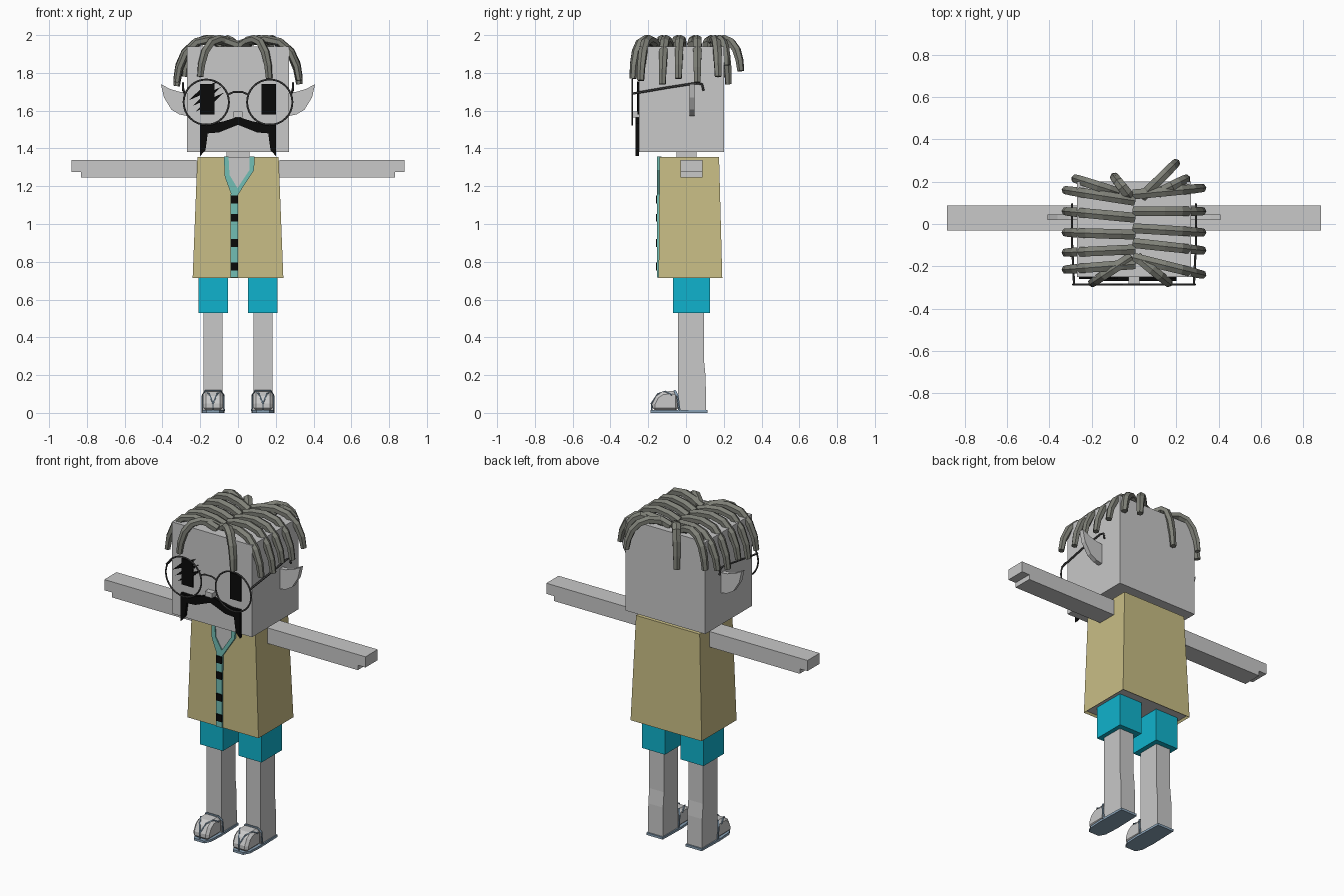
import bpy, bmesh, math
from mathutils import Vector

old = bpy.data.objects.get("Cube")
if old:
    bpy.data.objects.remove(old, do_unlink=True)


def material(name, r, g, b):
    m = bpy.data.materials.new(name)
    m.use_nodes = True
    m.diffuse_color = (r, g, b, 1)
    m.node_tree.nodes["Principled BSDF"].inputs["Base Color"].default_value = (r, g, b, 1)
    return m


SKIN = material("pale grey skin", .58, .58, .58)
BLACK = material("black", .003, .003, .003)
TAN = material("tan shirt", .58, .51, .235)
CYAN = material("cyan shorts", .005, .45, .61)
TRIM = material("soft teal trim", .17, .52, .46)
HAIR = material("ash hair", .21, .215, .185)
SLATE = material("slate blue sandal", .25, .36, .47)
WIRE = material("dark wire", .08, .08, .08)


def finish(name, bm, *mats):
    bmesh.ops.recalc_face_normals(bm, faces=bm.faces)
    me = bpy.data.meshes.new(name)
    bm.to_mesh(me)
    bm.free()
    for m in mats:
        me.materials.append(m)
    ob = bpy.data.objects.new(name, me)
    bpy.context.scene.collection.objects.link(ob)
    return ob


def prism(name, pts, axis, lo, hi, mat):
    """Extrude a flat outline along one axis."""
    place = {"x": lambda u, v, w: (w, u, v),
             "y": lambda u, v, w: (u, w, v),
             "z": lambda u, v, w: (u, v, w)}[axis]
    bm = bmesh.new()
    a = [bm.verts.new(place(u, v, lo)) for u, v in pts]
    b = [bm.verts.new(place(u, v, hi)) for u, v in pts]
    bm.faces.new(a)
    bm.faces.new(b)
    for i in range(len(a)):
        j = (i + 1) % len(a)
        bm.faces.new((a[i], a[j], b[j], b[i]))
    return finish(name, bm, mat)


def box(name, x, y, z, mat):
    return prism(name, [(x[0], y[0]), (x[1], y[0]), (x[1], y[1]), (x[0], y[1])], "z", *z, mat)


def sweep(name, path, wide, thick, mat, side=None, taper=1.0, sides=6):
    """Run an oval section along a path, narrowing towards its end."""
    path = [Vector(p) for p in path]
    bm = bmesh.new()
    rings = []
    last = len(path) - 1
    for i, p in enumerate(path):
        t = (path[min(i + 1, last)] - path[max(i - 1, 0)]).normalized()
        s = Vector(side) if side else t.orthogonal()
        s = (s - t * s.dot(t)).normalized()
        n = t.cross(s)
        k = 1 + (taper - 1) * (i / last) ** 3
        rings.append([bm.verts.new(p + k * (s * wide * math.cos(a) + n * thick * math.sin(a)))
                      for a in (math.tau * (j + .5) / sides for j in range(sides))])
    for r, q in zip(rings, rings[1:]):
        for j in range(sides):
            k = (j + 1) % sides
            bm.faces.new((r[j], r[k], q[k], q[j]))
    bm.faces.new(rings[0])
    bm.faces.new(rings[-1])
    return finish(name, bm, mat)


# Head, neck and nose
box("head", (-.27, .27), (-.25, .2), (1.38, 1.94), SKIN)
box("neck", (-.06, .06), (-.05, .055), (1.34, 1.39), SKIN)
box("nose", (-.025, .025), (-.285, -.25), (1.565, 1.595), SKIN)

# Shirt: tapered block with a recessed underside showing the body
bm = bmesh.new()
bmesh.ops.create_cube(bm, size=1)
for v in bm.verts:
    top = v.co.z > 0
    v.co.x = math.copysign(.215 if top else .24, v.co.x)
    v.co.y = (.175 if top else .192) if v.co.y > 0 else (-.14 if top else -.145)
    v.co.z = 1.355 if top else .715
under = min(bm.faces, key=lambda f: f.calc_center_median().z)
bmesh.ops.inset_region(bm, faces=[under], thickness=.012)
bmesh.ops.translate(bm, verts=under.verts, vec=(0, 0, .012))
under.material_index = 1
finish("shirt", bm, TAN, SKIN)

# Neck opening, collar, button strip and buttons
prism("chest_opening", [(-.055, 1.355), (.065, 1.355), (.065, 1.28), (0, 1.17), (-.05, 1.26)],
      "y", -.147, -.139, SKIN)
prism("collar_right", [(-.075, 1.357), (-.05, 1.357), (-.045, 1.26), (0, 1.185), (0, 1.155),
                       (-.035, 1.155), (-.07, 1.25)], "y", -.153, -.13, TRIM)
prism("collar_left", [(.06, 1.357), (.088, 1.357), (.085, 1.285), (0, 1.155), (-.02, 1.165),
                      (.06, 1.285)], "y", -.154, -.13, TRIM)
box("button_strip", (-.04, 0), (-.153, -.135), (.716, 1.16), TRIM)
for z in (1.13, 1.033, .9, .775):
    box("button", (-.037, 0), (-.16, -.15), (z - .021, z + .021), BLACK)

# Limbs, ears and glasses, one of each per side
foot_profile = [(-.04, .012), (-.04, .108), (-.075, .116), (-.125, .112), (-.158, .09),
                (-.178, .05), (-.178, .012)]
leg_profile = [(-.042, .54), (-.042, .012), (.106, .012), (.104, .19), (.095, .28), (.095, .54)]
for s, label in ((1, "left"), (-1, "right")):
    prism("arm_" + label, [(s * x, z) for x, z in ((.22, 1.34), (.882, 1.34), (.882, 1.275),
          (.83, 1.275), (.83, 1.245), (.22, 1.245))], "y", -.03, .088, SKIN)
    box("shorts_leg_" + label, sorted((s * .053, s * .208)), (-.07, .128), (.53, .728), CYAN)
    c = s * .132
    prism("leg_" + label, leg_profile, "x", c - .05, c + .05, SKIN)
    foot = prism("foot_" + label, foot_profile, "x", c - .053, c + .053, SKIN)
    bev = foot.modifiers.new("soft_edges", "BEVEL")
    bev.width, bev.segments = .015, 1
    prism("sole_" + label, [(c + x, y) for x, y in ((-.055, .115), (.055, .115), (.06, -.06),
          (.055, -.15), (.035, -.188), (-.035, -.188), (-.055, -.15), (-.06, -.06))],
          "z", 0, .014, SLATE)
    # Sandal straps: one over the instep, one forking to the toe
    sweep("instep_strap_" + label, [(c + x, y, z) for x, y, z in (
        (-.058, -.035, .01), (-.057, -.045, .09), (-.042, -.06, .117), (.042, -.06, .117),
        (.057, -.045, .09), (.058, -.035, .01))], .007, .004, SLATE, side=(0, 1, 0))
    for k in (-1, 1):
        sweep("toe_strap_" + label, [(c + k * .056, -.075, .095), (c + k * .042, -.11, .114),
              (c + k * .02, -.15, .1), (c, -.183, .05), (c, -.181, .012)],
              .004, .004, SLATE, side=(1, 0, 0))

    prism("ear_" + label, [(s * x, z) for x, z in ((.26, 1.695), (.31, 1.7), (.36, 1.715),
          (.408, 1.74), (.392, 1.67), (.352, 1.605), (.31, 1.58), (.26, 1.57))],
          "y", .018, .046, SKIN)
    box("eye_" + label, sorted((s * .125, s * .2)), (-.258, -.249), (1.58, 1.74), BLACK)

    bpy.ops.mesh.primitive_torus_add(major_radius=.12, minor_radius=.005, major_segments=32,
                                     minor_segments=6, location=(s * .168, -.285, 1.645),
                                     rotation=(math.pi / 2, 0, 0))
    rim = bpy.context.object
    rim.name = "glasses_rim_" + label
    rim.data.materials.append(WIRE)
    sweep("glasses_temple_" + label, [(s * x, y, z) for x, y, z in ((.283, -.285, 1.69),
          (.292, -.1, 1.722), (.292, .055, 1.746), (.292, .085, 1.74), (.292, .093, 1.705))],
          .006, .006, WIRE, side=(1, 0, 0))
sweep("glasses_bridge", [(-.055, -.285, 1.685), (-.025, -.285, 1.698), (.025, -.285, 1.698),
                         (.055, -.285, 1.685)], .005, .005, WIRE, side=(0, 1, 0))

# Moustache and the scars across one eye
half = [(0, 1.568), (.07, 1.545), (.14, 1.53), (.2, 1.532), (.2, 1.36), (.172, 1.392),
        (.16, 1.48), (.1, 1.485), (0, 1.525)]
prism("moustache", half + [(-x, z) for x, z in half[-2:0:-1]], "y", -.268, -.249, BLACK)
for x, z in ((-.185, 1.705), (-.165, 1.675), (-.15, 1.645)):
    prism("scar", [(x - .075, z - .05), (x + .01, z - .012), (x + .075, z + .05),
                   (x - .01, z + .012)], "y", -.2585, -.249, BLACK)


# Hair locks: each arches from the parting and hangs past the head
def lock(root, end, z_end):
    a, b = Vector((*root, 0)), Vector((*end, 0))
    drop = 1.97 - z_end
    arch = ((0, 1.945), (.2, 1.968), (.45, 1.978), (.68, 1.962), (.86, 1.97 - .3 * drop),
            (.96, 1.97 - .65 * drop), (1, z_end))
    path = [a.lerp(b, f) + Vector((0, 0, z)) for f, z in arch]
    across = (b - a).cross(Vector((0, 0, 1))).normalized()
    sweep("hair_lock", path, .027, .024, HAIR, side=across, taper=.72)


# Rows down each side
for root_y, left_y, right_y, z in ((.14, .17, .16, 1.78), (.06, .06, .06, 1.75),
                                   (-.02, -.04, -.04, 1.77), (-.09, -.125, -.135, 1.74),
                                   (-.16, -.24, -.215, 1.76)):
    lock((0, root_y), (.325, left_y), z)
    lock((0, root_y - .03), (-.325, right_y), z - .01)
# Loose locks at the forehead and the back
for root, end, z in (((.02, -.16), (.165, -.28), 1.77), ((-.02, -.16), (-.2, -.28), 1.78),
                     ((.04, .13), (.2, .29), 1.81), ((-.02, .13), (-.095, .225), 1.74),
                     ((-.08, .15), (-.28, .215), 1.78), ((.12, .15), (.25, .215), 1.84)):
    lock(root, end, z)
